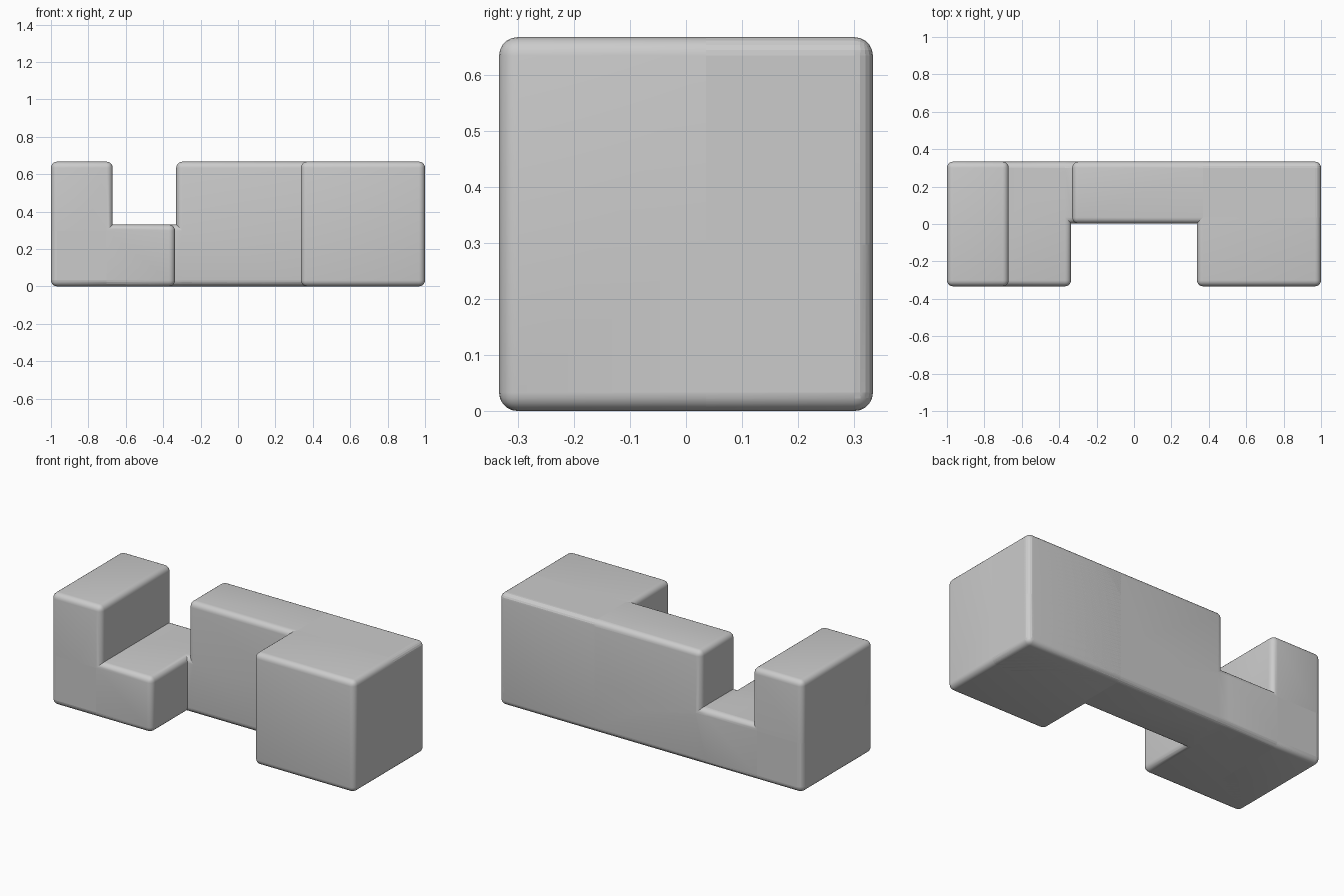
import bpy
import math

if "Cube" in bpy.data.objects:
    bpy.data.objects.remove(bpy.data.objects["Cube"], do_unlink=True)

H = 1 / 3        # half the width of the stick
GAP = 0.003      # clearance at the notches
ROUND = 0.033    # edge rounding

grey = bpy.data.materials.new("plain grey")
grey.use_nodes = True
colour = (0.6, 0.6, 0.6, 1)
grey.diffuse_color = colour
grey.node_tree.nodes["Principled BSDF"].inputs["Base Color"].default_value = colour


def rounded_block(name, low, high):
    """Box between two corners, with rounded edges."""
    bpy.ops.mesh.primitive_cube_add(size=1)
    ob = bpy.context.object
    ob.name = name
    ob.data.materials.append(grey)
    ob.location = [(a + b) / 2 for a, b in zip(low, high)]
    ob.scale = [b - a for a, b in zip(low, high)]
    bpy.ops.object.transform_apply(location=True, rotation=False, scale=True)
    bevel = ob.modifiers.new("rounding", "BEVEL")
    bevel.width = ROUND
    bevel.segments = 5
    bpy.ops.object.modifier_apply(modifier=bevel.name)
    return ob


# Core bar along the back, then the full and half height blocks fused to it
stick = rounded_block("notched_stick", (-1, GAP, 0), (1, H, H - GAP))
blocks = [
    rounded_block("low_step", (-1, -H, 0), (-H - GAP, H, H - GAP)),
    rounded_block("end_post", (-1, -H, 0), (-2 * H - GAP, H, 2 * H)),
    rounded_block("back_wall", (-H + GAP, GAP, 0), (1, H, 2 * H)),
    rounded_block("end_block", (H + GAP, -H, 0), (1, H, 2 * H)),
]

bpy.ops.object.select_all(action="DESELECT")
stick.select_set(True)
bpy.context.view_layer.objects.active = stick
for block in blocks:
    join = stick.modifiers.new("join", "BOOLEAN")
    join.operation = "UNION"
    join.solver = "EXACT"
    join.object = block
    bpy.ops.object.modifier_apply(modifier=join.name)
    bpy.data.objects.remove(block, do_unlink=True)

# Smooth rounded edges, crisp inner corners
bpy.ops.object.shade_smooth_by_angle(angle=math.radians(30))
